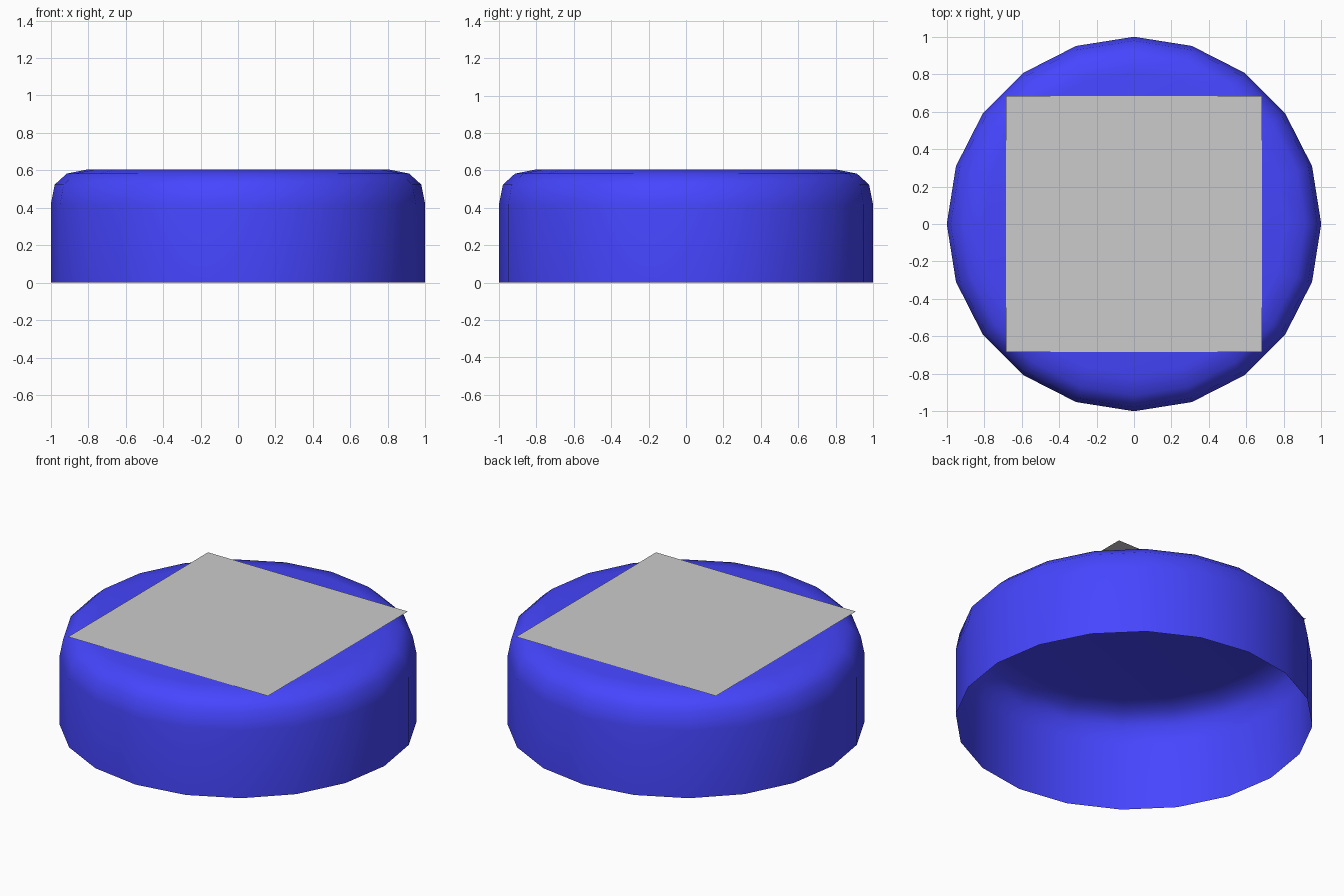
import bpy, bmesh
from math import cos, sin, tau

if "Cube" in bpy.data.objects:
    bpy.data.objects.remove(bpy.data.objects["Cube"])

SIDES = 20
# radius, height: open rim, straight wall, rounded shoulder
PROFILE = [(1.0, 0.0), (1.0, 0.417), (0.979, 0.524), (0.914, 0.583), (0.807, 0.604)]


def add_object(name, bm):
    mesh = bpy.data.meshes.new(name)
    bm.to_mesh(mesh)
    bm.free()
    obj = bpy.data.objects.new(name, mesh)
    bpy.context.collection.objects.link(obj)
    return obj


# Cap shell: open at the bottom, closed flat top
bm = bmesh.new()
rings = [[bm.verts.new((r * cos(tau * i / SIDES), r * sin(tau * i / SIDES), z))
          for i in range(SIDES)] for r, z in PROFILE]
for low, high in zip(rings, rings[1:]):
    for i in range(SIDES):
        j = (i + 1) % SIDES
        bm.faces.new((low[i], low[j], high[j], high[i]))
bm.faces.new(rings[-1])
for face in bm.faces:
    face.smooth = True
cap = add_object("cap_shell", bm)

blue = bpy.data.materials.new("blue")
blue.diffuse_color = (0.06, 0.06, 1.0, 1.0)
blue.use_nodes = True
blue.node_tree.nodes["Principled BSDF"].inputs["Base Color"].default_value = blue.diffuse_color
cap.data.materials.append(blue)

# Square label sheet lying on the top
bm = bmesh.new()
bmesh.ops.create_grid(bm, x_segments=1, y_segments=1, size=0.683)
label = add_object("top_label", bm)
label.location.z = 0.609
